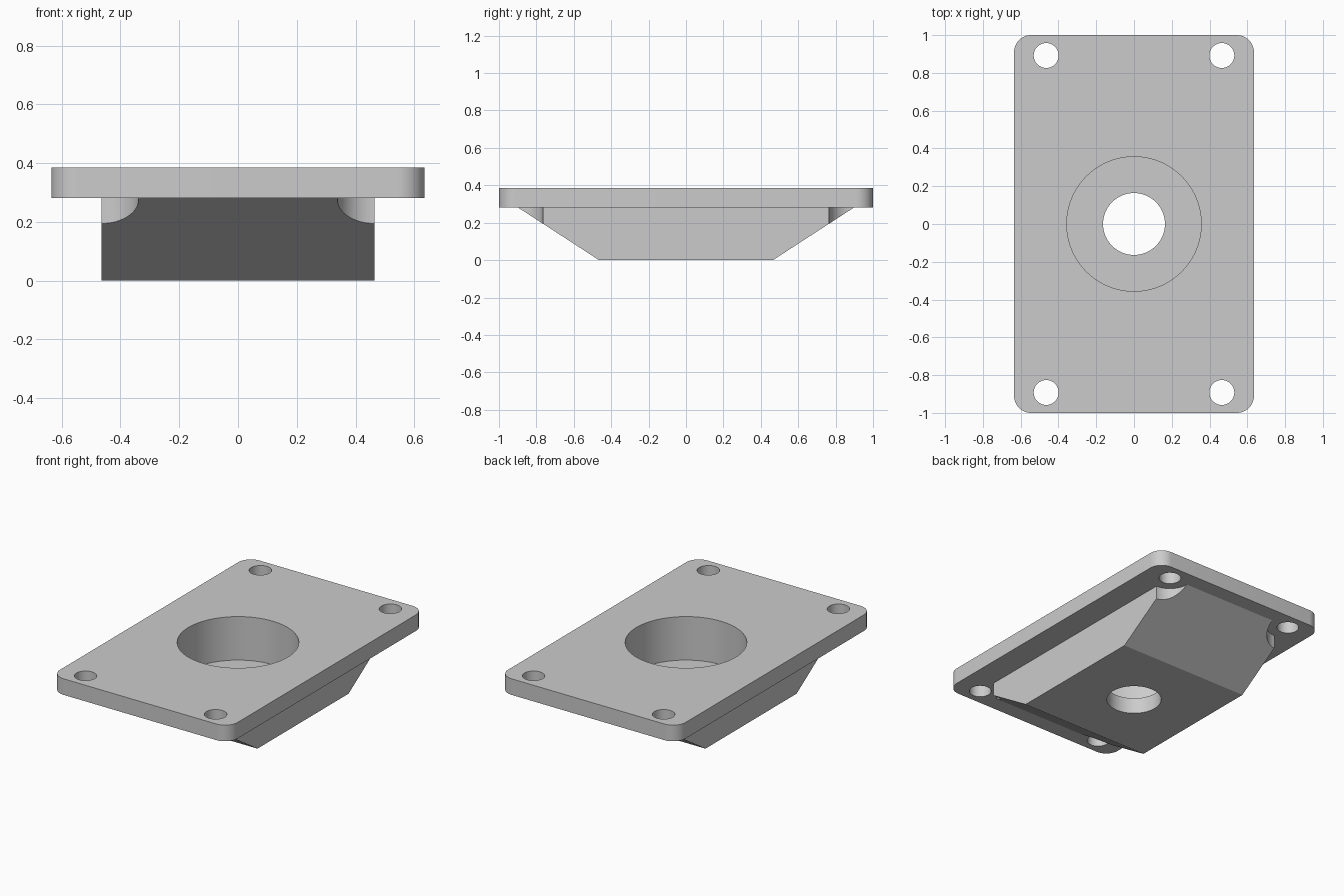
import bpy, bmesh, math

cube = bpy.data.objects.get("Cube")
if cube:
    bpy.data.objects.remove(cube, do_unlink=True)

TOP, UNDER = 0.385, 0.281        # plate top and underside heights
HALF_X, HALF_Y = 0.635, 1.0      # plate half sizes
BOSS = 0.465                     # boss half width, and half length at its foot
SLOPE_Y = 0.898                  # boss half length where it meets the plate
BOLT_X, BOLT_Y = 0.465, 0.892    # bolt positions

grey = bpy.data.materials.new("plain grey")
grey.use_nodes = True
colour = (0.6, 0.6, 0.6, 1)
grey.diffuse_color = colour
grey.node_tree.nodes["Principled BSDF"].inputs["Base Color"].default_value = colour


def extrude(name, points, offset):
    """Make a prism from a flat outline of 3D points."""
    bm = bmesh.new()
    face = bm.faces.new([bm.verts.new(p) for p in points])
    new = bmesh.ops.extrude_face_region(bm, geom=[face])["geom"]
    bmesh.ops.translate(bm, vec=offset, verts=[v for v in new if isinstance(v, bmesh.types.BMVert)])
    bmesh.ops.recalc_face_normals(bm, faces=bm.faces)
    mesh = bpy.data.meshes.new(name)
    bm.to_mesh(mesh)
    bm.free()
    mesh.materials.append(grey)
    obj = bpy.data.objects.new(name, mesh)
    bpy.context.collection.objects.link(obj)
    return obj


def cylinder(name, x, y, radius, low, high, sides=64):
    turn = [2 * math.pi * i / sides for i in range(sides)]
    ring = [(x + radius * math.cos(a), y + radius * math.sin(a), low) for a in turn]
    return extrude(name, ring, (0, 0, high - low))


def combine(target, tool, operation):
    """Apply a boolean and remove the tool object."""
    tool.hide_render = True
    mod = target.modifiers.new("combine", "BOOLEAN")
    mod.operation, mod.solver, mod.object = operation, "EXACT", tool
    bpy.context.view_layer.objects.active = target
    bpy.ops.object.modifier_apply(modifier=mod.name)
    bpy.data.objects.remove(tool, do_unlink=True)


corners = [(sx, sy) for sx in (-1, 1) for sy in (-1, 1)]

# Mounting plate with rounded corners
radius, steps = 0.09, 12
outline = []
for quarter, (sx, sy) in enumerate([(1, 1), (-1, 1), (-1, -1), (1, -1)]):
    for i in range(steps + 1):
        a = math.pi / 2 * (quarter + i / steps)
        outline.append((sx * (HALF_X - radius) + radius * math.cos(a),
                        sy * (HALF_Y - radius) + radius * math.sin(a), UNDER))
plate = extrude("mounting_plate", outline, (0, 0, TOP - UNDER))

# Boss with sloped ends, its top buried in the plate
buried = (TOP + UNDER) / 2
half = [(BOSS, 0), (SLOPE_Y, UNDER), (SLOPE_Y, buried)]
profile = half + [(-y, z) for y, z in reversed(half)]
boss = extrude("boss", [(-BOSS, y, z) for y, z in profile], (2 * BOSS, 0, 0))

# Clearance scallops around the bolts
for sx, sy in corners:
    combine(boss, cylinder("scallop_cutter", sx * BOLT_X, sy * BOLT_Y, 0.127, -0.1, 0.5), "DIFFERENCE")
combine(plate, boss, "UNION")

# Bolt holes, counterbore and centre hole
for sx, sy in corners:
    combine(plate, cylinder("bolt_cutter", sx * BOLT_X, sy * BOLT_Y, 0.066, -0.1, 0.5), "DIFFERENCE")
combine(plate, cylinder("counterbore_cutter", 0, 0, 0.356, 0.104, 0.5, 96), "DIFFERENCE")
combine(plate, cylinder("centre_hole_cutter", 0, 0, 0.164, -0.1, 0.3), "DIFFERENCE")

# Smooth the round walls and keep the edges crisp
bpy.ops.object.select_all(action="DESELECT")
plate.select_set(True)
bpy.context.view_layer.objects.active = plate
bpy.ops.object.shade_smooth_by_angle(angle=math.radians(25))
